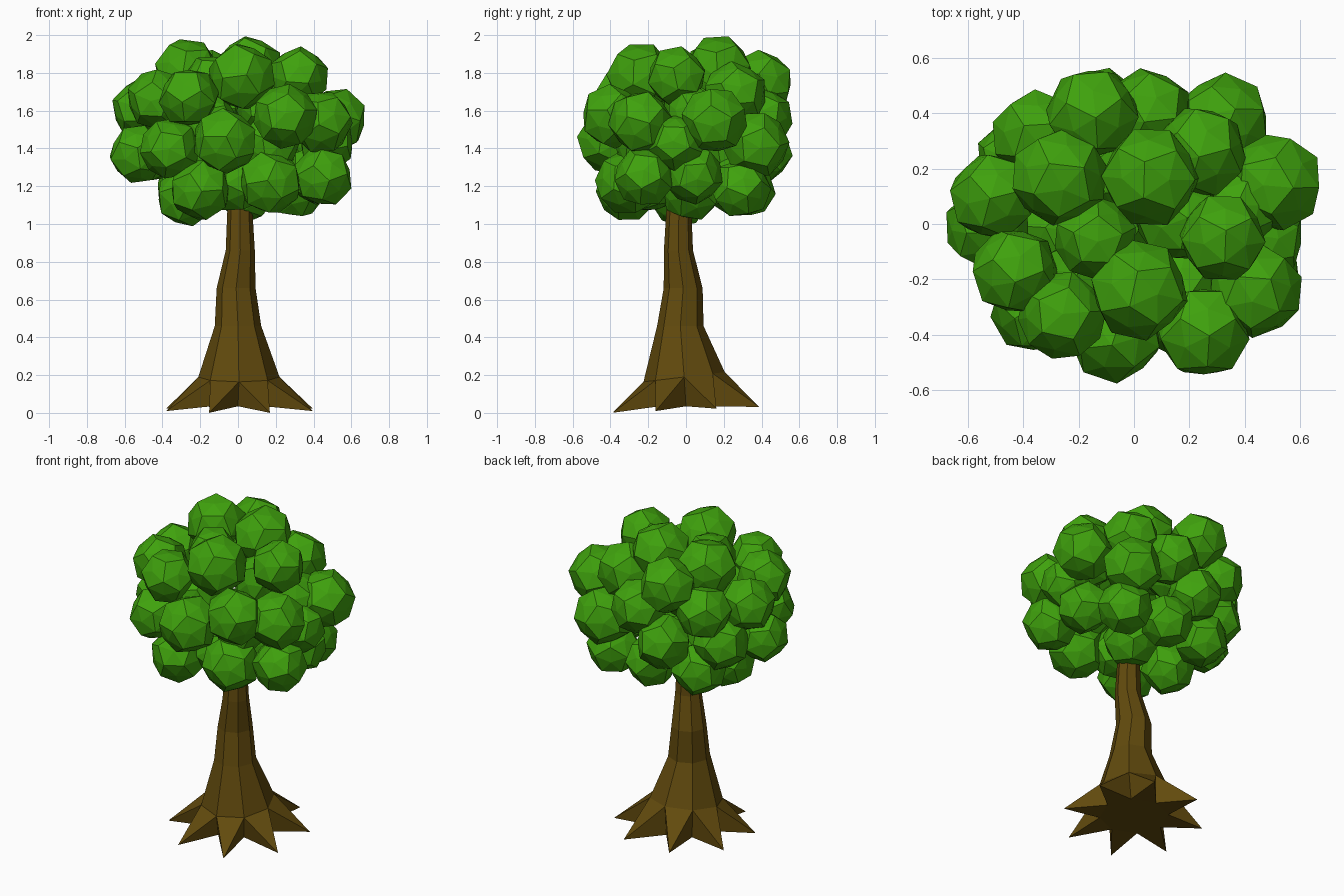
import bpy, bmesh, math, random
from mathutils import Vector, Euler

if "Cube" in bpy.data.objects:
    bpy.data.objects.remove(bpy.data.objects["Cube"])

random.seed(4)


def material(name, color):
    mat = bpy.data.materials.new(name)
    mat.diffuse_color = color
    mat.use_nodes = True
    mat.node_tree.nodes["Principled BSDF"].inputs["Base Color"].default_value = mat.diffuse_color
    return mat


def make_object(name, bm, mat):
    bmesh.ops.recalc_face_normals(bm, faces=bm.faces)
    mesh = bpy.data.meshes.new(name)
    bm.to_mesh(mesh)
    bm.free()
    mesh.materials.append(mat)
    obj = bpy.data.objects.new(name, mesh)
    bpy.context.collection.objects.link(obj)
    return obj


bark = material("bark", (0.12, 0.068, 0.004, 1))
green = material("leaf_green", (0.05, 0.36, 0.004, 1))

# Trunk: eight-sided rings (centre x, centre y, z, radius) over a star of roots
SIDES = 8
RINGS = [(0.005, -0.01, 0.19, 0.215), (0, -0.03, 0.46, 0.123), (-0.01, -0.015, 0.66, 0.103),
         (0.012, -0.04, 0.86, 0.077), (0.01, -0.038, 1.06, 0.067), (0.01, -0.03, 1.2, 0.06)]


def ring(bm, cx, cy, z, r, turn=0.0, tilt=0.0):
    angles = [2 * math.pi * (i + turn) / SIDES for i in range(SIDES)]
    return [bm.verts.new((cx + r * math.cos(a), cy + r * math.sin(a),
                          z + tilt * r * math.sin(a))) for a in angles]


bm = bmesh.new()
loops = [ring(bm, *r, tilt=0.12 if k == 0 else 0) for k, r in enumerate(RINGS)]
for low, high in zip(loops, loops[1:]):
    for i in range(SIDES):
        j = (i + 1) % SIDES
        bm.faces.new((low[i], low[j], high[j], high[i]))
bm.faces.new(loops[-1])

# Roots: pointed tips between the ring corners, raised hollows between the tips
tips = ring(bm, 0.008, 0, 0.016, 0.42, 0.5, 0.04)
hollows = ring(bm, 0, 0, 0.035, 0.2)
for i in range(SIDES):
    j = (i + 1) % SIDES
    bm.faces.new((loops[0][i], tips[i], loops[0][j]))
    bm.faces.new((loops[0][i], hollows[i], tips[i]))
    bm.faces.new((loops[0][j], tips[i], hollows[j]))
    bm.faces.new((hollows[i], hollows[j], tips[i]))
bm.faces.new(hollows)
make_object("trunk", bm, bark)

# Leaf clump shape: dodecahedron with slightly raised face centres
bm = bmesh.new()
bmesh.ops.create_icosphere(bm, subdivisions=1, radius=1)
CLUMP = [f.calc_center_median().normalized() * 1.02 for f in bm.faces]
CLUMP += [v.co.normalized() * 0.91 for v in bm.verts]
bm.free()

# Leaf clumps (x, y, z, radius), by height
LOWER = [(-0.2, -0.31, 1.18, 0.165), (0.17, -0.31, 1.22, 0.17), (0.45, -0.22, 1.25, 0.16),
         (0.41, 0.04, 1.26, 0.155), (0.31, 0.29, 1.19, 0.16), (0.02, 0.32, 1.19, 0.155),
         (-0.28, 0.27, 1.2, 0.16), (-0.28, -0.03, 1.14, 0.155), (0.05, 0.03, 1.18, 0.165),
         (-0.02, -0.18, 1.22, 0.16)]
MIDDLE = [(-0.07, -0.4, 1.44, 0.175), (-0.36, -0.31, 1.4, 0.16), (-0.53, -0.01, 1.37, 0.155),
          (-0.41, 0.23, 1.39, 0.165), (-0.12, 0.4, 1.38, 0.165), (0.32, 0.37, 1.42, 0.175),
          (0.47, -0.05, 1.43, 0.15), (0.44, -0.24, 1.54, 0.17), (0.25, -0.39, 1.57, 0.17),
          (0.51, 0.15, 1.55, 0.175), (0.05, 0.4, 1.56, 0.165), (0.17, -0.22, 1.42, 0.16)]
UPPER = [(-0.51, 0.1, 1.61, 0.16), (-0.43, -0.17, 1.66, 0.16), (-0.26, -0.33, 1.67, 0.16),
         (-0.35, 0.32, 1.6, 0.165), (-0.15, 0.4, 1.75, 0.17), (0.24, 0.26, 1.69, 0.17),
         (0.32, -0.05, 1.78, 0.16), (0.02, -0.24, 1.78, 0.18), (-0.27, 0.17, 1.81, 0.175),
         (-0.14, -0.05, 1.75, 0.15), (0.06, 0.17, 1.82, 0.18)]
INNER = [(0.16, 0.03, 1.62, 0.17), (-0.16, -0.2, 1.53, 0.17), (-0.12, 0.18, 1.62, 0.16),
         (0.37, 0.05, 1.57, 0.15)]

for tier, clumps in (("lower", LOWER), ("middle", MIDDLE), ("upper", UPPER), ("inner", INNER)):
    bm = bmesh.new()
    for x, y, z, r in clumps:
        turn = Euler([random.uniform(0, math.tau) for _ in range(3)]).to_matrix()
        verts = [bm.verts.new(Vector((x, y, z)) + turn @ p * r) for p in CLUMP]
        bmesh.ops.convex_hull(bm, input=verts)
    make_object(tier + "_leaves", bm, green)
